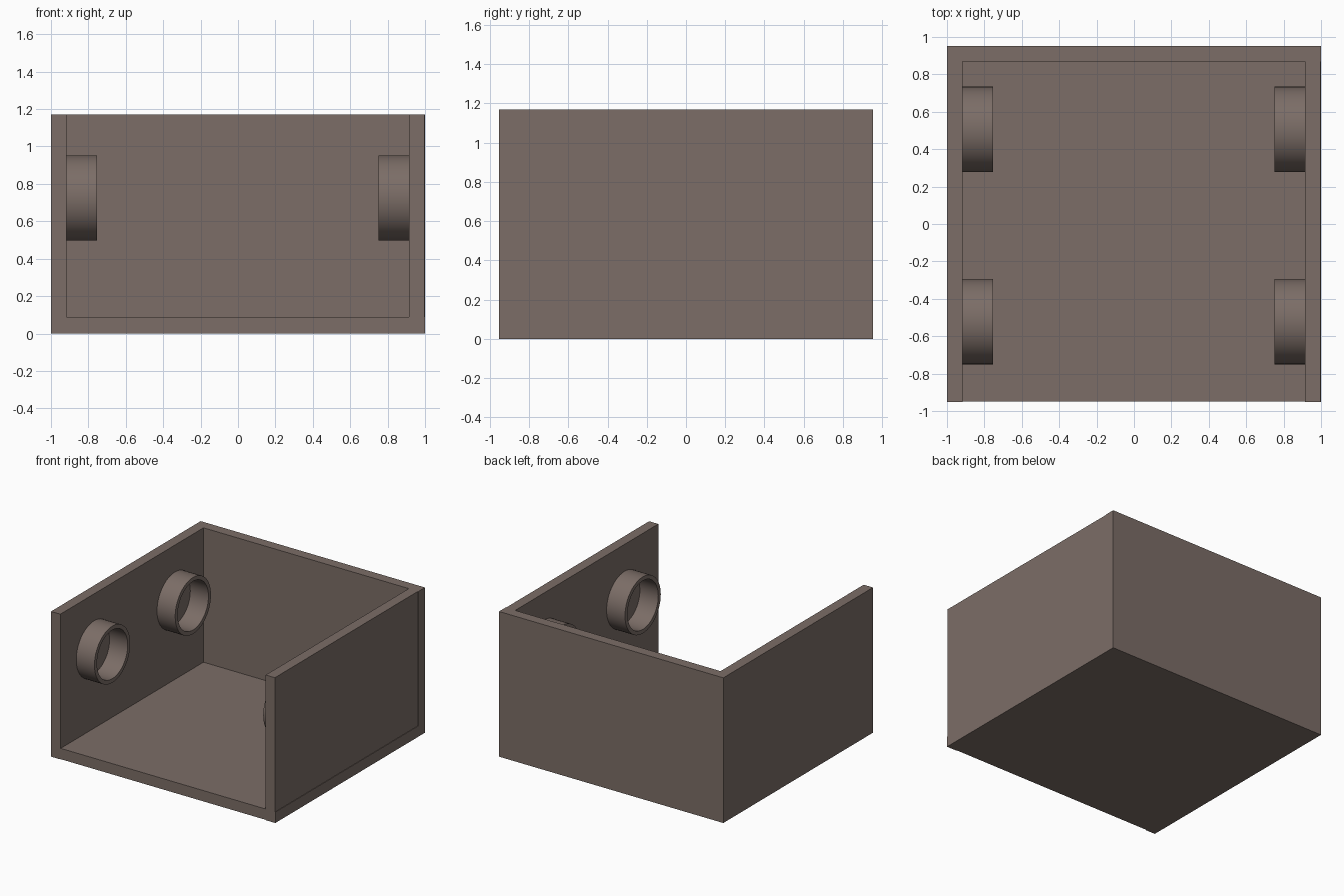
import bpy, bmesh, math
from mathutils import Matrix

if "Cube" in bpy.data.objects:
    bpy.data.objects.remove(bpy.data.objects["Cube"])

brown = bpy.data.materials.new("dull brown")
brown.diffuse_color = (0.2, 0.154, 0.135, 1)
brown.use_nodes = True
brown.node_tree.nodes["Principled BSDF"].inputs["Base Color"].default_value = brown.diffuse_color


def finish(name, bm):
    bmesh.ops.recalc_face_normals(bm, faces=bm.faces)
    mesh = bpy.data.meshes.new(name)
    bm.to_mesh(mesh)
    bm.free()
    mesh.materials.append(brown)
    obj = bpy.data.objects.new(name, mesh)
    bpy.context.collection.objects.link(obj)
    return obj


def panel(name, lo, hi):
    bm = bmesh.new()
    bmesh.ops.create_cube(bm, size=1)
    for v in bm.verts:
        v.co = [hi[i] if v.co[i] > 0 else lo[i] for i in range(3)]
    return finish(name, bm)


def ring(name, x0, x1, y, z, r_out, r_in, n=48):
    # rectangular section spun around an axis along x
    bm = bmesh.new()
    loops = []
    for x, r in ((x0, r_out), (x1, r_out), (x1, r_in), (x0, r_in)):
        loops.append([bm.verts.new((x, y + r * math.cos(a), z + r * math.sin(a)))
                      for a in (2 * math.pi * i / n for i in range(n))])
    for k in range(4):
        a, b = loops[k], loops[(k + 1) % 4]
        for i in range(n):
            j = (i + 1) % n
            bm.faces.new((a[i], a[j], b[j], b[i]))
    obj = finish(name, bm)
    bpy.ops.object.select_all(action='DESELECT')
    obj.select_set(True)
    bpy.context.view_layer.objects.active = obj
    bpy.ops.object.shade_smooth_by_angle(angle=math.radians(30))


D, H, B, F = 0.953, 1.17, 0.87, 0.087

# open-fronted box; the right wall sits slightly in from the floor edge
panel("floor", (-1, -D + 0.005, 0), (1, D, F))
panel("back_wall", (-1, B, F), (1, D, H))
panel("left_wall", (-1, -D, F), (-0.917, B, H))
panel("right_wall", (0.914, -D, F), (0.996, B, H))
# front lip under the side walls, flush with them
panel("left_lip", (-1, -D, 0), (-0.917, -D + 0.005, F))
panel("right_lip", (0.914, -D, 0), (1, -D + 0.005, F))

# two rings on the inside of each side wall
for place, y in (("front", -0.522), ("back", 0.506)):
    ring(place + "_left_ring", -0.917, -0.755, y, 0.725, 0.228, 0.196)
    ring(place + "_right_ring", 0.75, 0.914, y, 0.725, 0.228, 0.196)
